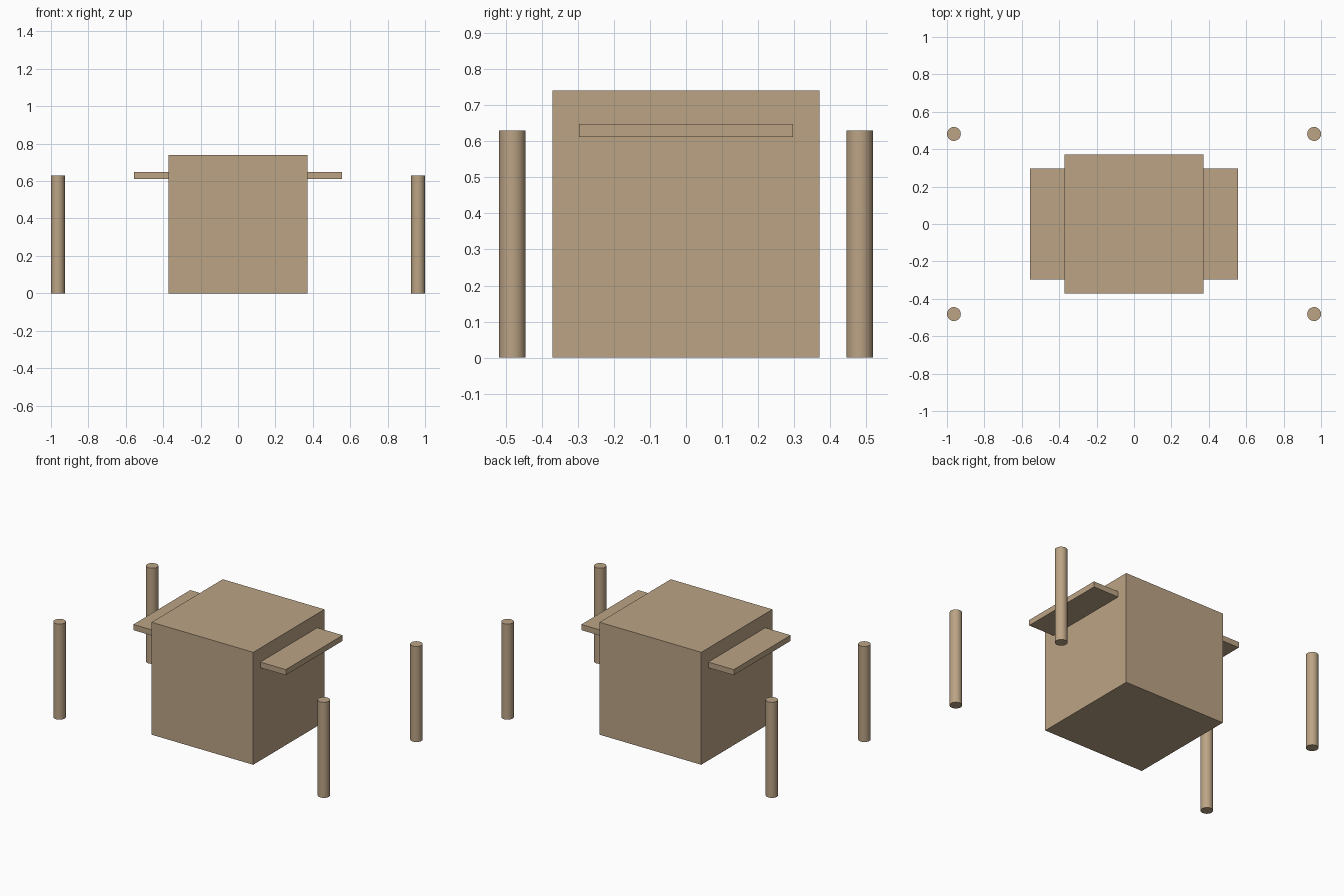
import bpy
import math

if "Cube" in bpy.data.objects:
    bpy.data.objects.remove(bpy.data.objects["Cube"])

U = 2 / 2.7  # edge length of the central cube

wood = bpy.data.materials.new("light_wood")
wood.diffuse_color = (0.50, 0.37, 0.235, 1)
wood.use_nodes = True
wood.node_tree.nodes["Principled BSDF"].inputs["Base Color"].default_value = wood.diffuse_color


def finish(name):
    ob = bpy.context.object
    ob.name = name
    ob.data.materials.append(wood)
    return ob


def box(name, center, size):
    bpy.ops.mesh.primitive_cube_add(size=1, location=center)
    ob = finish(name)
    ob.scale = size
    bpy.ops.object.transform_apply(location=False, rotation=False, scale=True)
    return ob


# Central cube
box("body", (0, 0, U / 2), (U, U, U))

for side, sx in (("left", -1), ("right", 1)):
    # Thin shelf sticking out of each side
    box(f"{side}_shelf", (sx * 0.625 * U, 0, 0.85 * U),
        (0.25 * U, 0.8 * U, 0.05 * U))

    # Free-standing round posts at the corners
    for end, sy in (("front", -1), ("back", 1)):
        bpy.ops.mesh.primitive_cylinder_add(
            vertices=32, radius=0.05 * U, depth=0.85 * U,
            location=(sx * 1.3 * U, sy * 0.65 * U, 0.425 * U))
        finish(f"{end}_{side}_post")
        bpy.ops.object.shade_smooth_by_angle(angle=math.radians(30))
